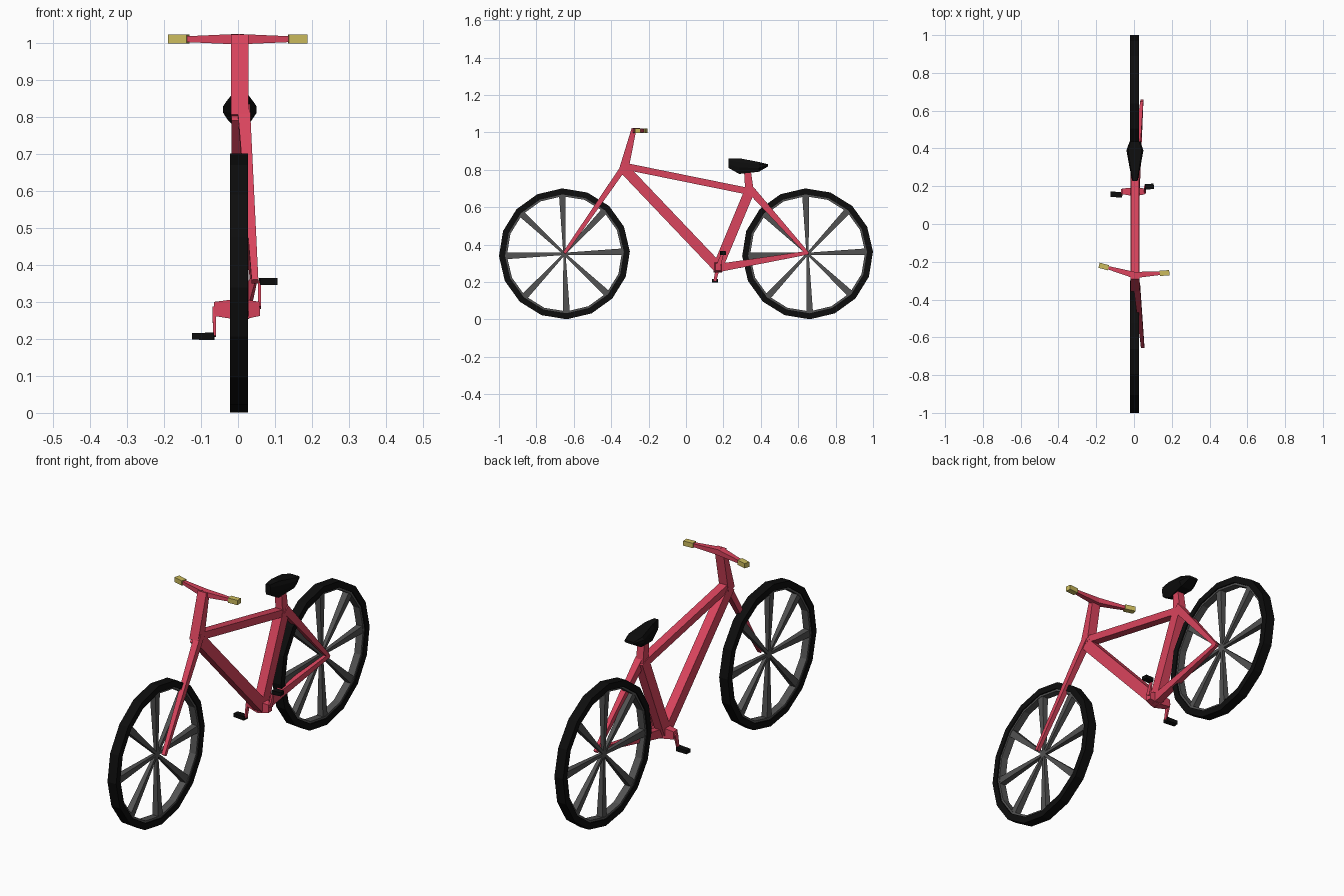
import bpy
import bmesh
import math
from mathutils import Vector

if "Cube" in bpy.data.objects:
    bpy.data.objects.remove(bpy.data.objects["Cube"], do_unlink=True)


def material(name, rgb):
    m = bpy.data.materials.new(name)
    m.use_nodes = True
    m.diffuse_color = (*rgb, 1)
    m.node_tree.nodes["Principled BSDF"].inputs["Base Color"].default_value = (*rgb, 1)
    return m


RED = material("frame red", (0.70, 0.058, 0.11))
BLACK = material("rubber black", (0.004, 0.004, 0.004))
GREY = material("spoke grey", (0.085, 0.085, 0.085))
YELLOW = material("grip yellow", (0.60, 0.50, 0.11))
CX = 0.005  # centre plane of the frame


def finish(name, bm, mat):
    bmesh.ops.recalc_face_normals(bm, faces=bm.faces)
    mesh = bpy.data.meshes.new(name)
    bm.to_mesh(mesh)
    bm.free()
    mesh.materials.append(mat)
    obj = bpy.data.objects.new(name, mesh)
    bpy.context.collection.objects.link(obj)
    return obj


def loft(bm, rings, closed=False):
    """Skin a list of point rings; cap the ends unless the loop is closed."""
    loops = [[bm.verts.new(p) for p in ring] for ring in rings]
    pairs = list(zip(loops, loops[1:]))
    if closed:
        pairs.append((loops[-1], loops[0]))
    for a, b in pairs:
        n = len(a)
        for i in range(n):
            j = (i + 1) % n
            bm.faces.new((a[i], a[j], b[j], b[i]))
    if not closed:
        bm.faces.new(loops[0])
        bm.faces.new(loops[-1])


def add_beam(bm, start, end, size0, size1, ref=(1, 0, 0)):
    """Tapered square bar; each size is (width along ref, depth across it)."""
    start, end = Vector(start), Vector(end)
    axis = (end - start).normalized()
    ref = Vector(ref)
    u = (ref - axis * ref.dot(axis)).normalized()
    v = axis.cross(u)
    corners = ((-.5, -.5), (.5, -.5), (.5, .5), (-.5, .5))
    loft(bm, [[p + u * a * s[0] + v * b * s[1] for a, b in corners]
              for p, s in ((start, size0), (end, size1))])


def beam(name, mat, start, end, size0, size1=None, ref=(1, 0, 0)):
    bm = bmesh.new()
    add_beam(bm, start, end, size0, size1 or size0, ref)
    return finish(name, bm, mat)


# Wheels: lathed tyre and rim, with eight flared spokes
SIDES = 16
TILT = math.radians(2)


def ring(name, mat, profile, hub):
    bm = bmesh.new()
    rings = []
    for i in range(SIDES):
        a = TILT + math.tau * i / SIDES
        rings.append([hub + Vector((x, r * math.cos(a), r * math.sin(a)))
                      for r, x in profile])
    loft(bm, rings, closed=True)
    return finish(name, bm, mat)


for label, y in (("front", -0.65), ("rear", 0.65)):
    hub = Vector((0.003, y, 0.351))
    ring(label + "_tyre", BLACK,
         [(.318, -.024), (.35, -.024), (.35, .024), (.318, .024)], hub)
    ring(label + "_rim", GREY,
         [(.308, -.018), (.322, -.018), (.322, .018), (.308, .018)], hub)
    bm = bmesh.new()
    for i in range(8):
        a = TILT + math.tau * i / 8
        tip = hub + Vector((0, math.cos(a), math.sin(a))) * 0.314
        add_beam(bm, hub, tip, (.014, .012), (.032, .036))
    finish(label + "_spokes", bm, GREY)

# Main frame joints
head = (CX, -0.33, 0.82)
bracket = (CX, 0.17, 0.28)
seat_joint = (CX, 0.335, 0.685)

# Main frame tubes
beam("top_tube", RED, head, seat_joint, (.042, .036))
beam("down_tube", RED, (CX, -0.335, 0.81), bracket, (.046, .056))
beam("seat_tube", RED, bracket, (CX, 0.345, 0.70), (.046, .054))
beam("seat_post", RED, (CX, 0.34, 0.68), (CX, 0.328, 0.80), (.04, .046), (.036, .036))
beam("stem", RED, (CX, -0.333, 0.80), (CX, -0.278, 1.02), (.048, .05), (.048, .026))

# Single-sided fork and rear stays
beam("fork", RED, (0.015, -0.325, 0.825), (0.046, -0.65, 0.355), (.034, .034), (.018, .018))
beam("seat_stay", RED, (0.012, 0.34, 0.70), (0.042, 0.652, 0.35), (.036, .042), (.016, .018))
beam("chain_stay", RED, (0.012, 0.17, 0.275), (0.042, 0.652, 0.357), (.036, .044), (.016, .02))

# Handlebar halves and grips
bar_mid = Vector((0, -0.27, 1.01))
for label, tip, in (("left", Vector((0.187, -0.258, 1.01))),
                    ("right", Vector((-0.185, -0.218, 1.01)))):
    inner = bar_mid.lerp(tip, 0.73)
    beam(label + "_handlebar", RED, bar_mid, inner, (.028, .034), (.016, .018), (0, 0, 1))
    beam(label + "_grip", YELLOW, inner, tip, (.024, .028), None, (0, 0, 1))

# Saddle: lofted from a narrow nose to a wide tail
stations = [  # y, half width, bottom, top
    (.228, .014, .81, .862),
    (.285, .026, .778, .862),
    (.39, .045, .79, .842),
    (.438, .028, .818, .83),
]
bm = bmesh.new()
loft(bm, [[(CX - w * .7, y, lo), (CX + w * .7, y, lo),
           (CX + w, y, lo + (hi - lo) * .4), (CX + w, y, lo + (hi - lo) * .75),
           (CX + w * .8, y, hi), (CX - w * .8, y, hi),
           (CX - w, y, lo + (hi - lo) * .75), (CX - w, y, lo + (hi - lo) * .4)]
          for y, w, lo, hi in stations])
finish("saddle", bm, BLACK)

# Crank axle, crank arms and pedals
for label, side, x, end_y, end_z in (("left", 1, 0.058, 0.196, 0.355),
                                     ("right", -1, -0.064, 0.154, 0.207)):
    beam(label + "_axle", RED, bracket, (x, 0.173, 0.281), (.058, .046), (.038, .03), (0, 0, 1))
    beam(label + "_crank", RED, (x, 0.173, 0.285), (x, end_y, end_z), (.009, .024), (.008, .014))
    reach = 0.047 if side > 0 else 0.06
    beam(label + "_pedal", BLACK, (x, end_y, end_z), (x + side * reach, end_y + .004, end_z),
         (.02, .03), (.018, .028), (0, 0, 1))
